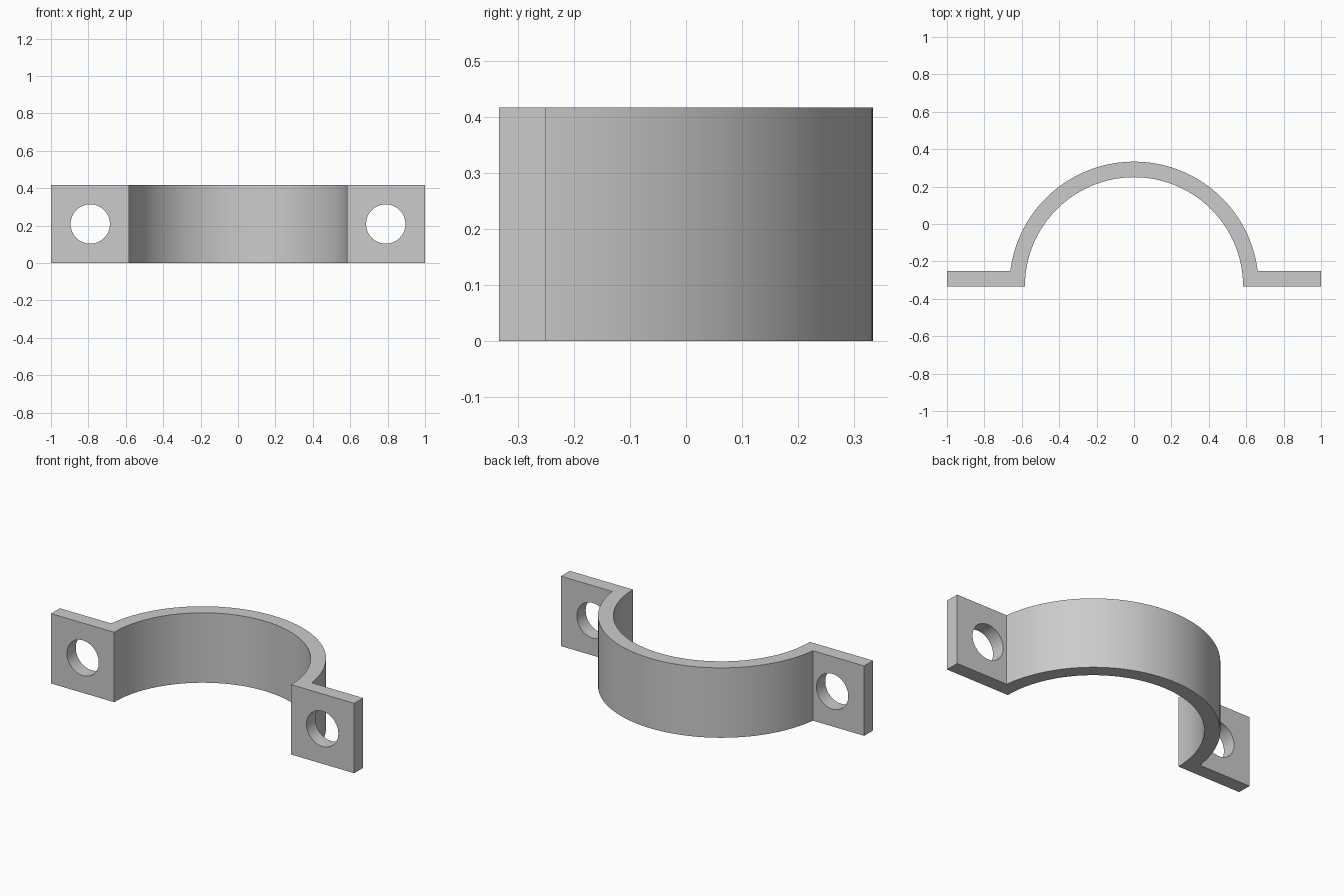
import bpy, bmesh
from math import asin, cos, sin, pi, radians

if "Cube" in bpy.data.objects:
    bpy.data.objects.remove(bpy.data.objects["Cube"])

T = 1 / 12            # strap thickness
R_IN, R_OUT = 7 / 12, 8 / 12
BASE = -1 / 3         # y of the flange front face and arc centre
HEIGHT = 5 / 12
HOLE_X, HOLE_R = 0.79, 0.105
SEGS = 64


def arc(radius, start, end):
    return [(radius * cos(start + (end - start) * i / SEGS),
             BASE + radius * sin(start + (end - start) * i / SEGS))
            for i in range(SEGS + 1)]


# Clamp outline: right flange, outer arch, left flange, inner arch
a = asin(T / R_OUT)
outline = ([(1, BASE), (1, BASE + T)] + arc(R_OUT, a, pi - a)
           + [(-1, BASE + T), (-1, BASE)] + arc(R_IN, pi, 0))

bm = bmesh.new()
face = bm.faces.new([bm.verts.new((x, y, 0)) for x, y in outline])
ext = bmesh.ops.extrude_face_region(bm, geom=[face])
bmesh.ops.translate(bm, vec=(0, 0, HEIGHT),
                    verts=[v for v in ext["geom"] if isinstance(v, bmesh.types.BMVert)])
bmesh.ops.recalc_face_normals(bm, faces=bm.faces)
mesh = bpy.data.meshes.new("pipe_clamp")
bm.to_mesh(mesh)
bm.free()
clamp = bpy.data.objects.new("pipe_clamp", mesh)
bpy.context.collection.objects.link(clamp)

# Bolt holes through both flanges
for side in (-1, 1):
    bpy.ops.mesh.primitive_cylinder_add(
        vertices=48, radius=HOLE_R, depth=0.3, rotation=(pi / 2, 0, 0),
        location=(side * HOLE_X, BASE + T / 2, HEIGHT / 2))
    cutter = bpy.context.object
    cutter.name = "bolt_hole_cutter"
    cutter.hide_render = True
    bpy.ops.object.select_all(action='DESELECT')
    clamp.select_set(True)
    bpy.context.view_layer.objects.active = clamp
    mod = clamp.modifiers.new("bolt_hole", 'BOOLEAN')
    mod.operation = 'DIFFERENCE'
    mod.solver = 'EXACT'
    mod.object = cutter
    bpy.ops.object.modifier_apply(modifier=mod.name)
    bpy.data.objects.remove(cutter, do_unlink=True)

# Smooth curved walls, crisp edges
bpy.ops.object.shade_smooth_by_angle(angle=radians(30))
